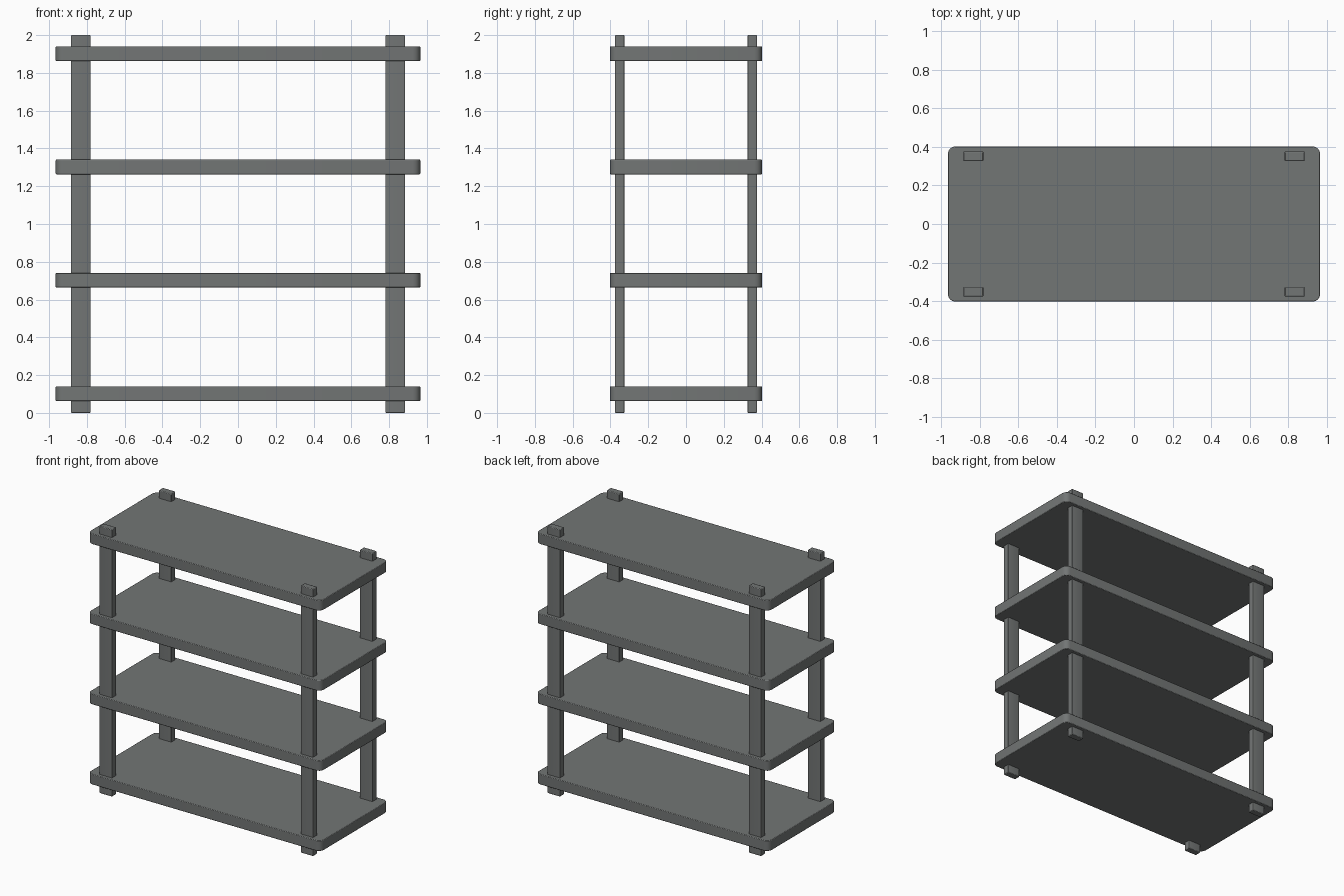
import bpy
import bmesh

cube = bpy.data.objects.get("Cube")
if cube:
    bpy.data.objects.remove(cube, do_unlink=True)

GREY = (0.17, 0.18, 0.178, 1)
mat = bpy.data.materials.new("slate grey")
mat.use_nodes = True
mat.diffuse_color = GREY
mat.node_tree.nodes["Principled BSDF"].inputs["Base Color"].default_value = GREY


def rounded_box(name, centre, size, corner, edge):
    """Box with rounded upright corners and lightly eased edges."""
    bm = bmesh.new()
    bmesh.ops.create_cube(bm, size=1)
    bmesh.ops.scale(bm, vec=size, verts=bm.verts)
    upright = [e for e in bm.edges
               if abs(e.verts[0].co.z - e.verts[1].co.z) > size[2] / 2]
    bmesh.ops.bevel(bm, geom=upright, offset=corner, segments=4,
                    profile=0.5, affect='EDGES')
    mesh = bpy.data.meshes.new(name)
    bm.to_mesh(mesh)
    bm.free()
    mesh.materials.append(mat)
    obj = bpy.data.objects.new(name, mesh)
    obj.location = centre
    bpy.context.collection.objects.link(obj)
    # Eased top and bottom rims
    bevel = obj.modifiers.new("eased edges", 'BEVEL')
    bevel.width = edge
    bevel.segments = 2
    bevel.limit_method = 'ANGLE'
    bpy.ops.object.select_all(action='DESELECT')
    obj.select_set(True)
    bpy.context.view_layer.objects.active = obj
    bpy.ops.object.shade_smooth_by_angle()
    return obj


# Four evenly spaced shelves
for i in range(4):
    rounded_box(f"shelf_{i + 1}", (0, 0, 0.102 + 0.6 * i),
                (1.93, 0.805, 0.078), 0.04, 0.004)

# Four flat posts running through the shelves
for side, sx in (("left", 1), ("right", -1)):
    for end, sy in (("front", -1), ("back", 1)):
        rounded_box(f"{end}_{side}_post", (sx * 0.833, sy * 0.351, 1),
                    (0.104, 0.05, 2), 0.005, 0.006)
